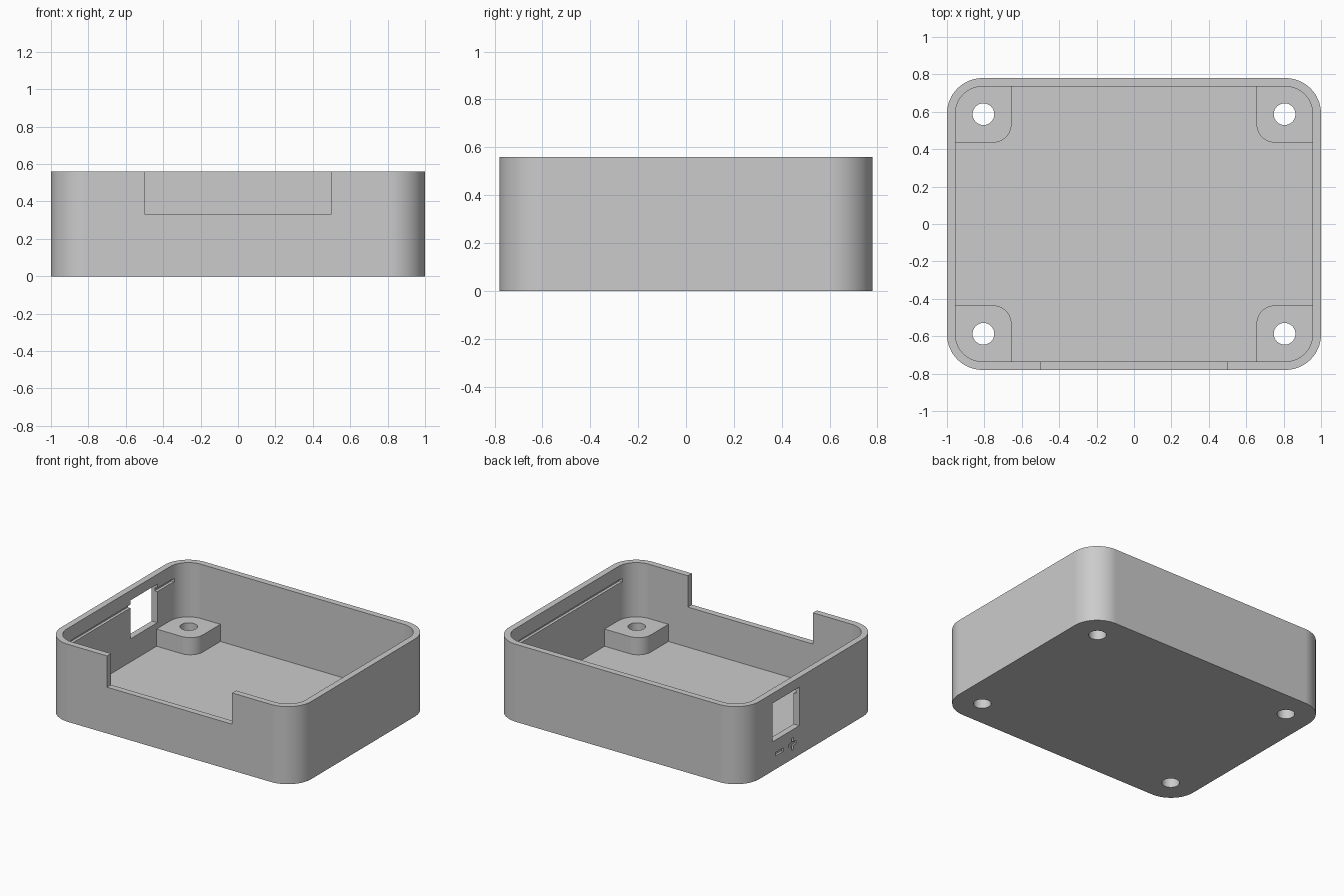
import bpy, bmesh, math

old = bpy.data.objects.get("Cube")
if old:
    bpy.data.objects.remove(old, do_unlink=True)

grey = bpy.data.materials.new("matte_grey")
grey.use_nodes = True
COLOUR = (0.6, 0.6, 0.6, 1)
grey.diffuse_color = COLOUR
grey.node_tree.nodes["Principled BSDF"].inputs["Base Color"].default_value = COLOUR

# Overall sizes
HX, HY, HEIGHT = 1.0, 0.78, 0.56
WALL, FLOOR, POST_TOP = 0.045, 0.044, 0.168
RADIUS = 0.19


def prism(name, outline, z0, z1):
    """Extrude a flat outline upwards from z0 to z1."""
    bm = bmesh.new()
    face = bm.faces.new([bm.verts.new((x, y, z0)) for x, y in outline])
    top = bmesh.ops.extrude_face_region(bm, geom=[face])
    verts = [v for v in top["geom"] if isinstance(v, bmesh.types.BMVert)]
    bmesh.ops.translate(bm, vec=(0, 0, z1 - z0), verts=verts)
    bmesh.ops.recalc_face_normals(bm, faces=bm.faces)
    mesh = bpy.data.meshes.new(name)
    bm.to_mesh(mesh)
    bm.free()
    mesh.materials.append(grey)
    obj = bpy.data.objects.new(name, mesh)
    bpy.context.collection.objects.link(obj)
    return obj


def rounded(x0, x1, y0, y1, radii, steps=16):
    """Rectangle outline; radii run from the +x +y corner anticlockwise."""
    corners = [(x1, y1, -1, -1), (x0, y1, 1, -1), (x0, y0, 1, 1), (x1, y0, -1, 1)]
    points = []
    for i, ((x, y, sx, sy), r) in enumerate(zip(corners, radii)):
        for k in range(steps + 1 if r else 1):
            a = math.pi / 2 * (i + k / steps)
            if r:
                points.append((x + sx * r + r * math.cos(a), y + sy * r + r * math.sin(a)))
            else:
                points.append((x, y))
    return points


def box(name, x0, x1, y0, y1, z0, z1):
    return prism(name, rounded(x0, x1, y0, y1, [0] * 4), z0, z1)


def combine(target, tool, operation="DIFFERENCE"):
    """Apply one boolean and remove the helper."""
    mod = target.modifiers.new("combine", "BOOLEAN")
    mod.operation, mod.solver, mod.object = operation, "EXACT", tool
    bpy.context.view_layer.update()
    graph = bpy.context.evaluated_depsgraph_get()
    mesh = bpy.data.meshes.new_from_object(target.evaluated_get(graph))
    target.modifiers.clear()
    target.data = mesh
    bpy.data.objects.remove(tool, do_unlink=True)


# Open tray with rounded corners
tray = prism("enclosure_base", rounded(-HX, HX, -HY, HY, [RADIUS] * 4), 0, HEIGHT)
ix, iy = HX - WALL, HY - WALL
combine(tray, prism("cavity", rounded(-ix, ix, -iy, iy, [RADIUS - WALL] * 4), FLOOR, HEIGHT + 0.1))

# Corner posts, sunk into the walls and floor, with through holes
for sx in (-1, 1):
    for sy in (-1, 1):
        outline = rounded(0.655, HX - 0.02, 0.435, HY - 0.02, [RADIUS - 0.02, 0, 0.1, 0])
        outline = [(sx * x, sy * y) for x, y in outline]
        combine(tray, prism("post", outline, FLOOR / 2, POST_TOP), "UNION")
        hole = [(sx * 0.805 + 0.058 * math.cos(a), sy * 0.587 + 0.058 * math.sin(a))
                for a in (math.tau * k / 40 for k in range(40))]
        combine(tray, prism("hole", hole, -0.1, POST_TOP + 0.1))

# Front wall notch and side window
combine(tray, box("notch", -0.5, 0.5, -HY - 0.1, -iy + 0.02, 0.334, HEIGHT + 0.1))
combine(tray, box("window", -HX - 0.1, -ix + 0.02, 0.135, 0.443, 0.211, 0.489))

# Snap grooves inside both side walls
for s in (-1, 1):
    xs = sorted((s * (ix - 0.02), s * (ix + 0.02)))
    combine(tray, box("groove", *xs, -0.63, 0.63, 0.435, 0.459))


# Engraved polarity marks below the window
def engrave(y, z, hy, hz):
    combine(tray, box("mark", -HX - 0.05, -HX + 0.015, y - hy, y + hy, z - hz, z + hz))


engrave(0.362, 0.108, 0.044, 0.012)
engrave(0.215, 0.108, 0.044, 0.012)
engrave(0.215, 0.108, 0.012, 0.044)

# Smooth corners, crisp edges, even shading on the flat walls
bpy.ops.object.select_all(action="DESELECT")
tray.select_set(True)
bpy.context.view_layer.objects.active = tray
bpy.ops.object.shade_smooth_by_angle(angle=math.radians(30))
weighted = tray.modifiers.new("even_shading", "WEIGHTED_NORMAL")
weighted.keep_sharp = True
